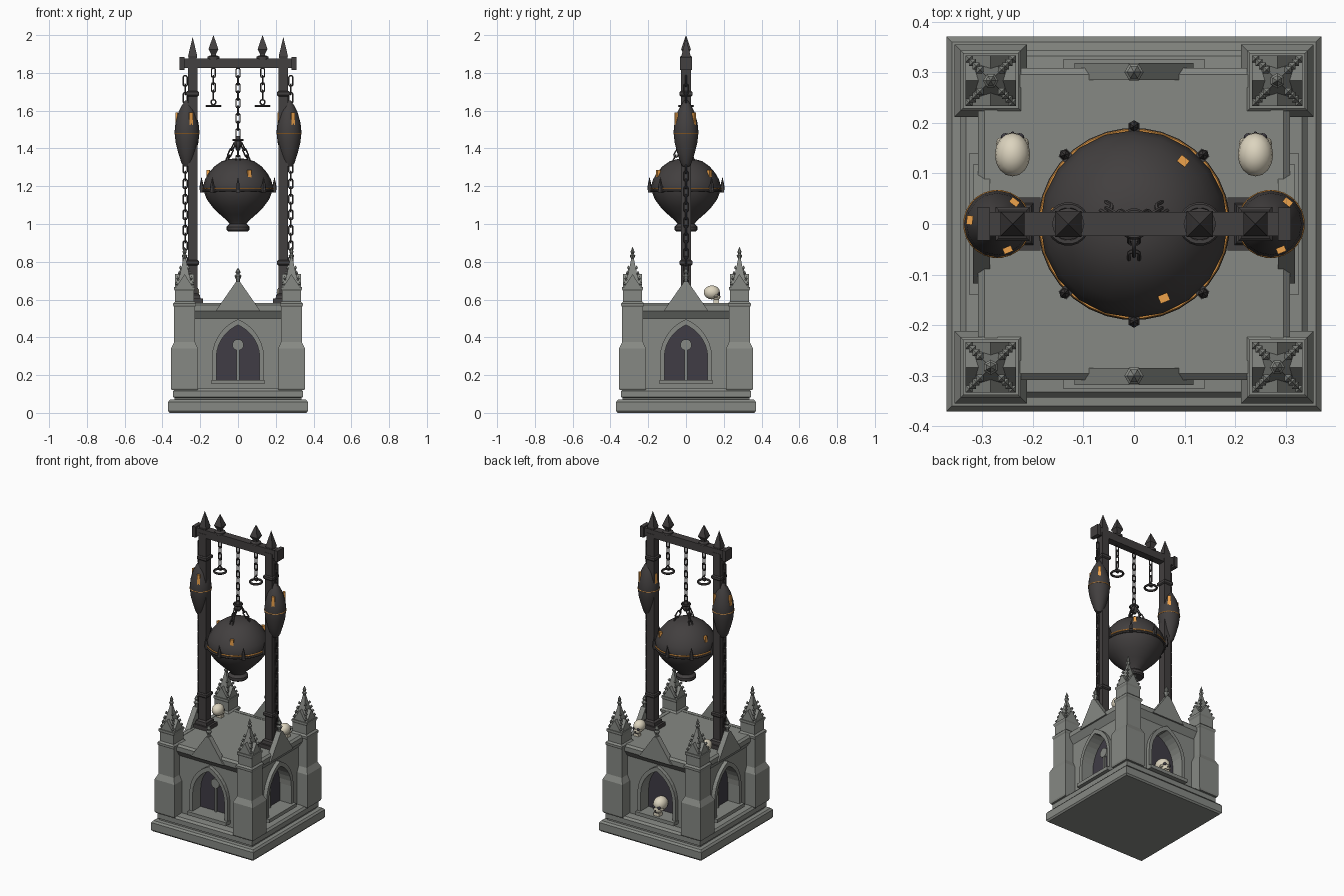
import bpy, bmesh
from math import pi, sin, cos, radians, sqrt
from mathutils import Matrix, Vector

if "Cube" in bpy.data.objects:
    bpy.data.objects.remove(bpy.data.objects["Cube"])

I = Matrix.Identity(4)
T = lambda x, y, z: Matrix.Translation((x, y, z))
RZ = lambda a: Matrix.Rotation(radians(a), 4, 'Z')
SIDES = [RZ(90 * k) for k in range(4)]          # front, right, back, left


def material(name, rgb):
    m = bpy.data.materials.new(name)
    m.diffuse_color = (*rgb, 1)
    m.use_nodes = True
    m.node_tree.nodes["Principled BSDF"].inputs["Base Color"].default_value = m.diffuse_color
    return m


STONE = material("stone", (0.24, 0.25, 0.23))
IRON = material("iron", (0.055, 0.05, 0.05))
DARK = material("shadow", (0.05, 0.045, 0.06))
BONE = material("bone", (0.72, 0.66, 0.52))
GLOW = material("glow", (0.85, 0.36, 0.07))


def lathe(bm, prof, n, M=I, rot=0.0):
    """Revolve (r, z) points; open ends are capped."""
    rings = []
    for r, z in prof:
        if r == 0:
            rings.append([bm.verts.new(M @ Vector((0, 0, z)))] * n)
        else:
            rings.append([bm.verts.new(M @ Vector((r * cos(rot + 2 * pi * i / n), r * sin(rot + 2 * pi * i / n), z)))
                          for i in range(n)])
    for a, b in zip(rings, rings[1:]):
        for i in range(n):
            j = (i + 1) % n
            bm.faces.new(list(dict.fromkeys((a[i], a[j], b[j], b[i]))))
    for ring, (r, _) in ((rings[0], prof[0]), (rings[-1], prof[-1])):
        if r:
            bm.faces.new(ring)


def square(bm, prof, M=I):
    lathe(bm, [(r * sqrt(2), z) for r, z in prof], 4, M, pi / 4)


def prism(bm, pts, y0, y1, M=I):
    """Extrude an (x, z) outline along y."""
    a = [bm.verts.new(M @ Vector((x, y0, z))) for x, z in pts]
    b = [bm.verts.new(M @ Vector((x, y1, z))) for x, z in pts]
    bm.faces.new(a)
    bm.faces.new(b)
    for i in range(len(pts)):
        j = (i + 1) % len(pts)
        bm.faces.new((a[i], a[j], b[j], b[i]))


def box(bm, x0, x1, y0, y1, z0, z1, M=I):
    prism(bm, [(x0, z0), (x1, z0), (x1, z1), (x0, z1)], y0, y1, M)


def torus(bm, R, r, M=I, n=16, m=6, stretch=0.0):
    """Ring in the local xy plane; stretch pulls it into a chain link along y."""
    g = []
    for i in range(n):
        a = 2 * pi * (i + 0.5) / n
        off = stretch if sin(a) > 0 else -stretch
        g.append([bm.verts.new(M @ Vector(((R + r * cos(b)) * cos(a), (R + r * cos(b)) * sin(a) + off, r * sin(b))))
                  for b in (2 * pi * k / m for k in range(m))])
    for i in range(n):
        for k in range(m):
            p, q, s = g[i], g[(i + 1) % n], (k + 1) % m
            bm.faces.new((p[k], q[k], q[s], p[s]))


def chain(bm, top, bottom, pitch=0.042, R=0.0105, r=0.0042):
    top, bottom = Vector(top), Vector(bottom)
    d = bottom - top
    n = max(2, round(d.length / pitch))
    q = d.to_track_quat('Y', 'Z').to_matrix().to_4x4()
    for i in range(n):
        M = Matrix.Translation(top + d * (i + 0.5) / n) @ q @ Matrix.Rotation(pi / 2 * (i % 2), 4, 'Y')
        torus(bm, R, r, M, 10, 5, d.length / n * 0.62 - R)


def ball(bm, c, s, M=I, seg=16):
    bmesh.ops.create_uvsphere(bm, u_segments=seg, v_segments=seg // 2, radius=1,
                              matrix=M @ T(*c) @ Matrix.Diagonal((*s, 1)))


def finish(name, bm, mat, smooth=False):
    bmesh.ops.recalc_face_normals(bm, faces=bm.faces)
    me = bpy.data.meshes.new(name)
    bm.to_mesh(me)
    bm.free()
    me.materials.append(mat)
    ob = bpy.data.objects.new(name, me)
    bpy.context.collection.objects.link(ob)
    bpy.ops.object.select_all(action='DESELECT')
    ob.select_set(True)
    bpy.context.view_layer.objects.active = ob
    if smooth:
        bpy.ops.object.shade_smooth_by_angle(angle=radians(40))
    return ob


def part(name, mat, build, smooth=False):
    bm = bmesh.new()
    build(bm)
    return finish(name, bm, mat, smooth)


def arch(a, z0, spring, top, n=8):
    """Pointed arch outline from bottom right, over the top, to bottom left."""
    h = top - spring
    c = (h * h - a * a) / (2 * a)
    R = a + c
    right = [(a, z0)]
    for i in range(n + 1):
        z = h * sin(pi / 2 * i / n)
        right.append((sqrt(max(R * R - z * z, 0)) - c, spring + z))
    return right + [(-x, z) for x, z in reversed(right[:-1])]


# --- stone base -------------------------------------------------------------
part("plinth", STONE, lambda bm: square(bm, [(.362, 0), (.37, .01), (.37, .058), (.36, .07), (.335, .072),
                                            (.335, .08), (.343, .084), (.343, .115), (.332, .128), (.3, .13)]))
body = part("chapel_body", STONE, lambda bm: square(bm, [(.28, .12), (.28, .58)]))
inner = arch(.115, .17, .29, .465)
outer = arch(.138, .17, .29, .495)
cutter = part("niche_cutter", DARK, lambda bm: [prism(bm, inner, -.4, -.21, M) for M in SIDES])
cutter.hide_render = True
mod = body.modifiers.new("niches", 'BOOLEAN')
mod.object, mod.solver = cutter, 'EXACT'
bpy.context.view_layer.objects.active = body
bpy.ops.object.modifier_apply(modifier="niches")
bpy.data.objects.remove(cutter)
part("niche_backs", DARK, lambda bm: [prism(bm, inner, -.222, -.208, M) for M in SIDES])


def arch_frames(bm):
    for M in SIDES:
        for i in range(len(inner) - 1):
            prism(bm, [inner[i], outer[i], outer[i + 1], inner[i + 1]], -.305, -.27, M)
        box(bm, -.14, .14, -.325, -.22, .152, .175, M)


part("arch_frames_and_sills", STONE, arch_frames)


def tracery(bm):
    for k in (0, 1, 3):
        box(bm, -.007, .007, -.235, -.22, .17, .34, SIDES[k])
        lathe(bm, [(.03, -.01), (.03, .01)], 16, SIDES[k] @ T(0, -.228, .36) @ Matrix.Rotation(pi / 2, 4, 'X'))


part("tracery", STONE, tracery)


def cornices(bm):
    for M in SIDES:
        prism(bm, [(-.27, .50), (-.28, .50), (-.308, .54), (-.308, .57), (-.295, .582), (-.27, .582)], -.23, .23,
              M @ RZ(90))
        prism(bm, [(-.118, .54), (.118, .54), (.01, .695), (-.01, .695)], -.318, -.284, M)
        lathe(bm, [(.008, .68), (.01, .705), (.019, .725), (.008, .735), (.014, .745), (0, .77)], 6, M @ T(0, -.3, 0))


part("cornices_and_gables", STONE, cornices)


def piers(bm):
    for M in SIDES:
        P = M @ T(.283, -.283, 0)
        square(bm, [(.068, .12), (.072, .13), (.072, .34), (.055, .375), (.055, .56), (.06, .568), (.06, .58),
                    (.05, .59), (.05, .645), (.055, .655), (.055, .667), (.04, .667)], P)
        square(bm, [(.04, .66), (.006, .82), (.006, .828)], P)
        for S in SIDES:                          # gablets on each pinnacle face
            prism(bm, [(-.045, .665), (.045, .665), (0, .735)], -.05, -.012, P @ S)
            for t in (.12, .3, .48, .66):        # crockets up the spire edges
                r = .04 * (1 - t) + .008
                square(bm, [(0, -.01), (.007, 0), (0, .014)], P @ S @ T(r, -r, .665 + .155 * t))
        lathe(bm, [(.007, .815), (.015, .833), (.007, .842), (.011, .852), (0, .88)], 6, P)


part("corner_piers", STONE, piers)

# --- iron gallows -----------------------------------------------------------


def gallows(bm):
    for s in (-1, 1):
        P = T(.24 * s, 0, 0)
        box(bm, -.055, .055, -.052, .052, .578, .605, P)
        square(bm, [(.042, .6), (.038, .625), (.026, .632)], P)
        square(bm, [(.026, .6), (.026, 1.85)], P)
        for z in (.795, 1.69):
            square(bm, [(.028, z - .014), (.034, z - .008), (.034, z + .008), (.028, z + .014)], P)
        square(bm, [(.02, 1.87), (.024, 1.89), (.012, 1.94), (0, 1.99)], P)
        box(bm, .284 * s, .31 * s, -.033, .033, 1.815, 1.885)
        F = T(.13 * s, 0, 0)
        lathe(bm, [(.032, 1.872), (.032, 1.886), (.018, 1.892)], 12, F)
        square(bm, [(.013, 1.88), (.013, 1.90), (.026, 1.925), (.016, 1.955), (0, 2.0)], F)
    box(bm, -.3, .3, -.024, .024, 1.825, 1.877)


part("gallows_frame", IRON, gallows)


def chains(bm):
    chain(bm, (0, 0, 1.82), (0, 0, 1.46))
    for s in (-1, 1):
        chain(bm, (.13 * s, 0, 1.82), (.13 * s, 0, 1.665))
        chain(bm, (.28 * s, 0, 1.78), (.28 * s, 0, 1.645))
        chain(bm, (.28 * s, 0, 1.315), (.28 * s, 0, .66))
        torus(bm, .036, .007, T(.13 * s, 0, 1.625), 20)
        torus(bm, .013, .004, T(.13 * s, 0, 1.645) @ Matrix.Rotation(pi / 2, 4, 'X'), 12)
    for a in (30, 150, 270):
        c, d = cos(radians(a)), sin(radians(a))
        chain(bm, (.018 * c, .018 * d, 1.43), (.075 * c, .075 * d, 1.325), .036)
    torus(bm, .024, .007, T(0, 0, 1.445))
    lathe(bm, [(.012, 1.40), (.022, 1.415), (.022, 1.43), (.012, 1.445), (.012, 1.465)], 10)


part("chains_and_shackles", IRON, chains, True)

# --- hanging cauldron and side pods -------------------------------------------
part("cauldron", IRON, lambda bm: lathe(bm, [
    (.052, .96), (.06, .968), (.06, .985), (.045, 1.0), (.055, 1.015), (.095, 1.05), (.135, 1.09), (.165, 1.13),
    (.182, 1.175), (.185, 1.2), (.175, 1.235), (.155, 1.27), (.125, 1.305), (.085, 1.333), (.04, 1.345), (0, 1.347)],
    20), True)


def spikes(bm):
    torus(bm, .183, .007, T(0, 0, 1.175), 32)
    for k in range(8):
        M = RZ(45 * k)
        box(bm, .17, .2, -.011, .011, 1.168, 1.2, M)
        lathe(bm, [(.012, 1.18), (.009, 1.21), (0, 1.25)], 6, M @ T(.193, 0, 0))


part("cauldron_rim_spikes", IRON, spikes)


def pods(bm):
    for s in (-1, 1):
        lathe(bm, [(.018, 1.305), (.03, 1.325), (.046, 1.375), (.06, 1.43), (.066, 1.485), (.061, 1.535),
                   (.046, 1.59), (.026, 1.63), (.016, 1.645), (.01, 1.655)], 16, T(.27 * s, 0, 0))


part("side_pods", IRON, pods, True)


def glows(bm):
    torus(bm, .184, .0045, T(0, 0, 1.188), 32)
    for a in (52, 172, 292):
        box(bm, .15, .166, -.01, .01, 1.225, 1.285, RZ(a))
        for s in (-1, 1):
            box(bm, .049, .061, -.009, .009, 1.525, 1.59, T(.27 * s, 0, 0) @ RZ(a))
    for s in (-1, 1):
        torus(bm, .0645, .003, T(.27 * s, 0, 1.48), 24)


part("glowing_slits_and_seams", GLOW, glows)

# --- skulls, all looking to the back ---------------------------------------------
SKULLS = [T(.24, .137, .58), T(-.24, .137, .58), T(0, .262, .172) @ Matrix.Scale(1.2, 4)]


def skull_bone(bm):
    for M in SKULLS:
        ball(bm, (0, 0, .058), (.035, .043, .037), M)
        ball(bm, (0, .024, .036), (.024, .02, .022), M, 12)
        box(bm, -.017, .017, .008, .038, .002, .02, M)
        for s in (-1, 1):
            ball(bm, (.024 * s, .022, .038), (.009, .012, .008), M, 8)


part("skulls", BONE, skull_bone, True)


def sockets(bm):
    for M in SKULLS:
        for s in (-1, 1):
            ball(bm, (.014 * s, .035, .049), (.0095, .008, .0095), M, 10)
        ball(bm, (0, .041, .034), (.004, .005, .006), M, 8)
        box(bm, -.014, .014, .03, .04, .0195, .0215, M)


part("skull_sockets", DARK, sockets, True)
